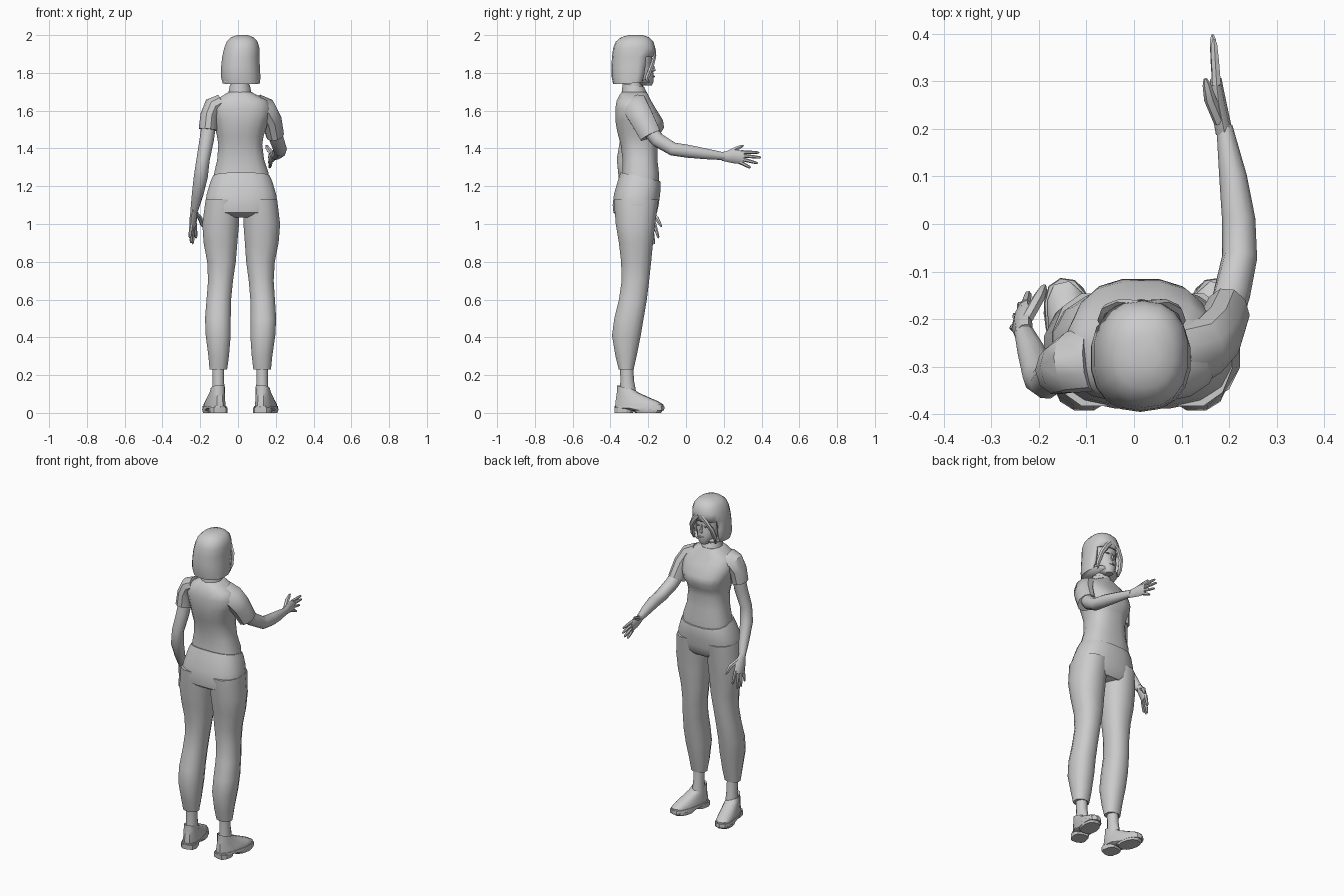
import bpy, bmesh, math
from mathutils import Vector, Matrix


def finish(name, bm, angle=40):
    bmesh.ops.recalc_face_normals(bm, faces=bm.faces)
    me = bpy.data.meshes.new(name)
    bm.to_mesh(me)
    bm.free()
    ob = bpy.data.objects.new(name, me)
    bpy.context.collection.objects.link(ob)
    bpy.ops.object.select_all(action='DESELECT')
    ob.select_set(True)
    bpy.context.view_layer.objects.active = ob
    bpy.ops.object.shade_smooth_by_angle(angle=math.radians(angle))
    return ob


def skin_rings(bm, rings, cap=True):
    vs = [[bm.verts.new(p) for p in r] for r in rings]
    n = len(vs[0])
    for a, b in zip(vs, vs[1:]):
        for i in range(n):
            j = (i + 1) % n
            bm.faces.new((a[i], a[j], b[j], b[i]))
    if cap:
        bm.faces.new(vs[0])
        bm.faces.new(vs[-1])


def loft(name, rings, n=14, e=2.3, cap=True, xf=None, cut=None, angle=40):
    """Stacked sections: (z, centre x, half width, back y, front y[, forward slope])."""
    bm = bmesh.new()
    out = []
    for z, cx, rx, yb, yf, *tilt in rings:
        ring = []
        for i in range(n):
            a = 2 * math.pi * (i + 0.5) / n
            c, s = math.cos(a), math.sin(a)
            dx = rx * math.copysign(abs(c) ** (2 / e), c)
            dy = (yf - yb) / 2 * math.copysign(abs(s) ** (2 / e), s)
            ring.append(Vector((cx + dx, (yb + yf) / 2 + dy, z + dy * (tilt[0] if tilt else 0))))
        out.append(ring)
    skin_rings(bm, out, cap)
    if cut:
        bmesh.ops.delete(bm, geom=[f for f in bm.faces if cut(f.calc_center_median())], context='FACES')
    if xf:
        bm.transform(xf)
    return finish(name, bm, angle)


def tube(bm, pts, radii, side=(1, 0, 0), n=8):
    """Limb through points; radius is a number or (along side, across side)."""
    pts = [Vector(p) for p in pts]
    rings = []
    for k, p in enumerate(pts):
        t = (pts[min(k + 1, len(pts) - 1)] - pts[max(k - 1, 0)]).normalized()
        u = Vector(side)
        u = (u - t * u.dot(t)).normalized()
        v = t.cross(u)
        ra, rb = radii[k] if isinstance(radii[k], tuple) else (radii[k],) * 2
        rings.append([p + u * ra * math.cos(2 * math.pi * i / n) + v * rb * math.sin(2 * math.pi * i / n)
                      for i in range(n)])
    skin_rings(bm, rings)


def limb(name, pts, radii, side=(1, 0, 0), n=10):
    bm = bmesh.new()
    tube(bm, pts, radii, side, n)
    return finish(name, bm)


def hand(name, wrist, palm_mid, palm_end, across, tips, thumb):
    """Flat palm, four tapering fingers fanned along 'across', and a thumb."""
    bm = bmesh.new()
    w, m, e, ac = Vector(wrist), Vector(palm_mid), Vector(palm_end), Vector(across).normalized()
    tube(bm, [w, m, e], [(.023, .018), (.036, .017), (.036, .012)], ac)
    for k, tip in enumerate(tips):
        base = e + ac * (.027 - .018 * k) - (e - m) * .3
        tip = Vector(tip)
        tube(bm, [base, base.lerp(tip, .55), base.lerp(tip, .9), tip], [.0105, .009, .007, .003], ac, 6)
    a, b, c = (Vector(p) for p in thumb)
    tube(bm, [a, b, b.lerp(c, .7), c], [.013, .013, .009, .004], (1, 0, 0), 6)
    return finish(name, bm, 50)


# Shirt, with collar
loft("shirt", [
    (1.21, .018, .152, -.345, -.142), (1.27, .018, .146, -.338, -.142), (1.34, .014, .126, -.337, -.15),
    (1.42, .012, .118, -.347, -.15), (1.465, .012, .125, -.36, -.143), (1.51, .014, .138, -.37, -.114),
    (1.55, .016, .148, -.376, -.12), (1.61, .016, .163, -.376, -.158), (1.655, .016, .14, -.368, -.185),
    (1.685, .012, .085, -.352, -.2), (1.70, .01, .06, -.338, -.208)], n=16, e=2.6)
loft("collar", [(1.685, .01, .064, -.342, -.203), (1.735, .01, .054, -.335, -.222, -.15),
                (1.73, .01, .048, -.328, -.228, -.15)], e=2)
loft("neck", [(1.68, .01, .047, -.325, -.23), (1.80, .012, .045, -.325, -.225)], n=10, e=2)

# Trouser seat, slightly lower waistband at the front
loft("trouser_seat", [
    (1.25, .018, .152, -.347, -.135, -.22), (1.22, .018, .166, -.36, -.132, -.15),
    (1.16, .018, .186, -.383, -.135), (1.10, .018, .196, -.39, -.143), (1.06, .018, .19, -.386, -.152),
    (1.035, .018, .13, -.35, -.17)], n=16, e=2.6)

# Legs, ankles and shoes
LEG = [(1.13, 0, .092, -.386, -.142), (1.0, -.005, .1, -.375, -.16), (.9, -.004, .092, -.358, -.172),
       (.8, .002, .078, -.346, -.182), (.7, .0, .068, -.343, -.193), (.6, -.005, .067, -.357, -.205),
       (.5, -.007, .07, -.382, -.222), (.41, -.004, .068, -.394, -.237), (.3, 0, .056, -.375, -.26),
       (.23, 0, .048, -.357, -.276)]
for side, label, top, foot in ((-1, "left", -.082, -.104), (1, "right", .118, .128)):
    rings = []
    for z, dx, rx, yb, yf in LEG:
        f = (1.13 - z) / .9
        rings.append((z, top + (foot - top) * f - side * dx * 1.3, rx, yb, yf))
    loft(label + "_trouser_leg", rings, n=12)
    loft(label + "_ankle", [(.25, foot, .033, -.35, -.28), (.17, foot, .032, -.347, -.275),
                            (.09, foot, .036, -.355, -.26)], n=10, e=2)
    pivot = Vector((foot + side * .003, -.32, 0))
    turn = Matrix.Translation(pivot) @ Matrix.Rotation(-side * math.radians(13), 4, 'Z')
    loft(label + "_shoe_upper", [
        (.02, 0, .05, -.056, .205), (.045, 0, .05, -.056, .205), (.062, 0, .046, -.054, .175),
        (.085, 0, .043, -.05, .12), (.108, 0, .039, -.046, .068), (.135, 0, .036, -.045, .045, -.25),
        (.125, 0, .03, -.036, .038)], n=12, e=2.4, xf=turn)
    loft(label + "_shoe_sole", [(.012, 0, .052, .03, .208), (.025, 0, .055, -.06, .212),
                                (.036, 0, .053, -.06, .21)], n=14, e=2.5, xf=turn, angle=30)
    loft(label + "_shoe_heel", [(0, 0, .046, -.058, .04), (.028, 0, .048, -.06, .05)],
         n=10, e=3, xf=turn, angle=30)
    loft(label + "_shoe_tread", [(0, 0, .049, .055, .19), (.02, 0, .053, .03, .208)],
         n=12, e=2.3, xf=turn, angle=30)

# Lowered left arm
limb("left_sleeve", [(-.09, -.285, 1.635), (-.13, -.29, 1.62), (-.152, -.3, 1.575), (-.16, -.307, 1.50)],
     [(.05, .07), (.055, .066), (.047, .058), (.048, .053)])
limb("left_arm", [(-.15, -.3, 1.56), (-.165, -.312, 1.45), (-.185, -.333, 1.34), (-.197, -.322, 1.25),
                  (-.215, -.27, 1.15), (-.232, -.225, 1.07)],
     [.038, .038, .035, .037, .03, .02])
hand("left_hand", (-.231, -.23, 1.085), (-.236, -.205, 1.035), (-.238, -.188, .985), (.35, .9, .15),
     [(-.222, -.145, .925), (-.24, -.168, .893), (-.25, -.192, .9), (-.256, -.218, .925)],
     [(-.226, -.2, 1.06), (-.2, -.155, 1.03), (-.188, -.13, .985)])

# Reaching right arm
limb("right_sleeve", [(.1, -.275, 1.63), (.15, -.262, 1.61), (.178, -.232, 1.555), (.196, -.188, 1.468)],
     [(.05, .075), (.055, .07), (.053, .066), (.048, .06)])
limb("right_arm", [(.18, -.225, 1.53), (.205, -.15, 1.445), (.222, -.07, 1.397), (.22, .01, 1.385),
                   (.208, .1, 1.372), (.19, .205, 1.358)],
     [.04, (.039, .04), (.037, .037), (.035, .036), (.029, .03), (.017, .021)])
hand("right_hand", (.19, .19, 1.358), (.178, .25, 1.358), (.172, .305, 1.352), (0, .1, 1),
     [(.168, .388, 1.378), (.165, .398, 1.352), (.165, .38, 1.322), (.168, .342, 1.298)],
     [(.18, .215, 1.372), (.16, .262, 1.397), (.15, .305, 1.416)])

# Head with simple facial features
loft("head", [
    (1.732, .015, .022, -.235, -.182), (1.75, .015, .042, -.28, -.173), (1.785, .015, .06, -.325, -.171),
    (1.82, .015, .069, -.34, -.176), (1.85, .015, .073, -.35, -.182), (1.89, .016, .075, -.355, -.178),
    (1.94, .016, .066, -.345, -.19), (1.965, .016, .04, -.31, -.22)], n=14, e=2.2)
limb("nose", [(.015, -.181, 1.855), (.015, -.173, 1.832), (.015, -.17, 1.815), (.015, -.182, 1.806)],
     [.005, .008, .011, .006], n=6)
limb("lips", [(-.006, -.176, 1.781), (.015, -.17, 1.781), (.036, -.176, 1.781)], [.002, .006, .002], (0, 0, 1), 6)
for s, label in ((-1, "left"), (1, "right")):
    x = .015 + s * .03
    limb(label + "_eye", [(x - .014, -.182, 1.848), (x, -.178, 1.848), (x + .014, -.182, 1.848)],
         [.002, .006, .002], (0, 0, 1), 6)


# Bob haircut, open around the face
def face_gap(c):
    return c.y > -.225 and c.z < 1.885 and abs(c.x - .015) < .085


hair = loft("bob_hair", [
    (1.745, .018, .1, -.386, -.19, .05), (1.78, .014, .106, -.394, -.172), (1.83, .013, .104, -.395, -.163),
    (1.885, .015, .1, -.392, -.158), (1.93, .02, .095, -.386, -.162), (1.965, .022, .083, -.372, -.172),
    (1.988, .022, .062, -.345, -.195), (2.0, .024, .028, -.305, -.23)], n=18, e=2.3, cut=face_gap)
mod = hair.modifiers.new("thickness", 'SOLIDIFY')
mod.thickness = .016
mod.offset = -1
# Parted fringe locks framing the face, and the closed underside of the hair
for s, label in ((-1, "left"), (1, "right")):
    limb(label + "_fringe_lock", [(.022 + s * .008, -.167, 1.915), (.018 + s * .042, -.166, 1.885),
                                  (.016 + s * .07, -.18, 1.84), (.016 + s * .08, -.203, 1.78),
                                  (.016 + s * .076, -.212, 1.745)],
         [(.016, .008), (.017, .009), (.015, .012), (.013, .013), (.004, .005)], n=6)
loft("hair_underside", [(1.752, .016, .09, -.378, -.29), (1.8, .016, .092, -.38, -.28)], n=12)
